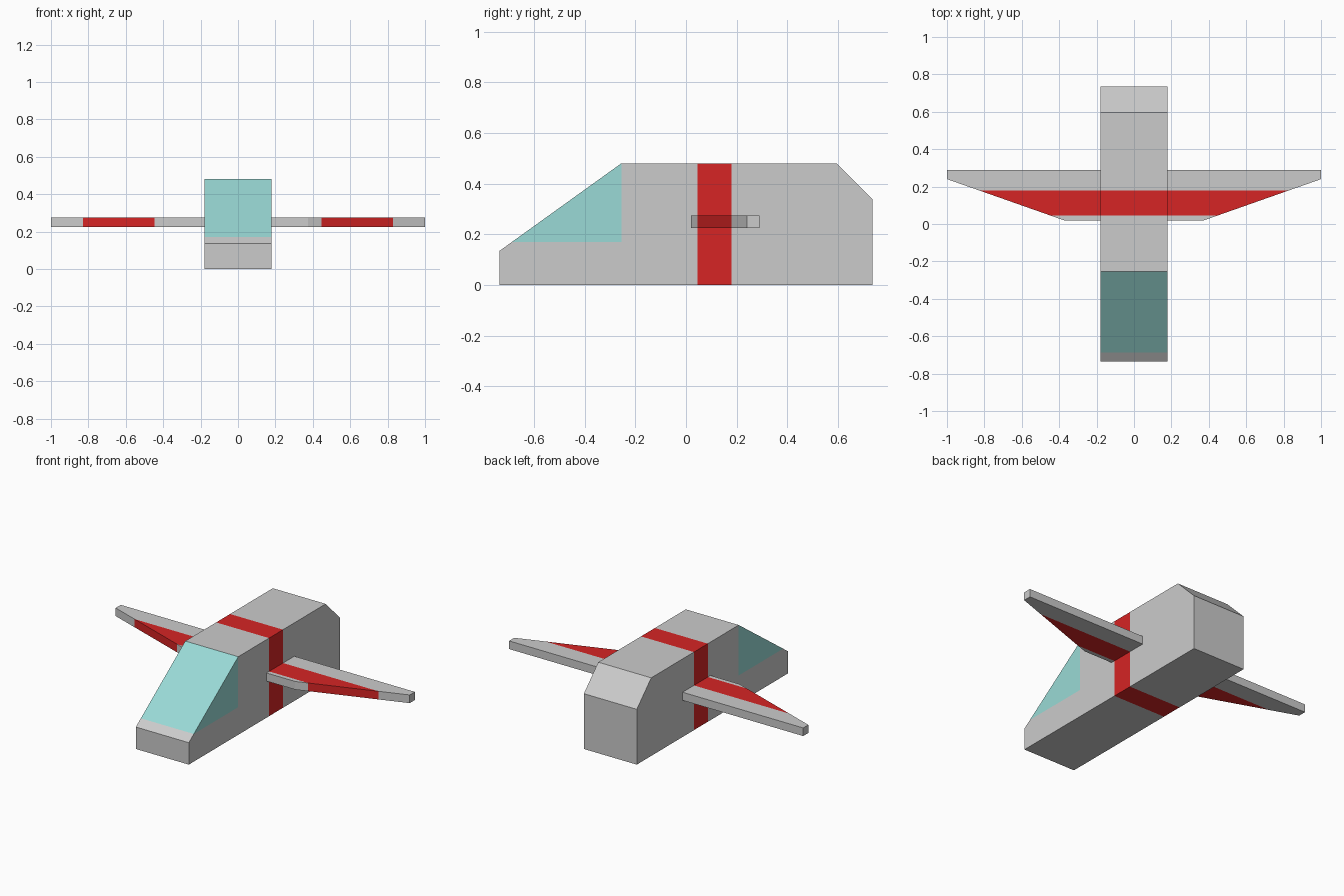
import bpy
import bmesh
from mathutils import Vector

cube = bpy.data.objects.get("Cube")
if cube:
    bpy.data.objects.remove(cube, do_unlink=True)


def material(name, rgb):
    mat = bpy.data.materials.new(name)
    mat.use_nodes = True
    mat.diffuse_color = (*rgb, 1)
    bsdf = mat.node_tree.nodes["Principled BSDF"]
    bsdf.inputs["Base Color"].default_value = (*rgb, 1)
    return mat


MATERIALS = [
    material("light_grey", (0.60, 0.60, 0.60)),
    material("stripe_red", (0.67, 0.018, 0.018)),
    material("window_teal", (0.32, 0.70, 0.67)),
]
GREY, RED, TEAL = range(len(MATERIALS))

STRIPE_FRONT, STRIPE_BACK = 0.045, 0.18
WINDOW_BACK, WINDOW_BASE = -0.255, 0.17
HALF_WIDTH = 0.18


def prism(points, offset):
    """Extrude a flat outline by an offset vector."""
    bm = bmesh.new()
    face = bm.faces.new([bm.verts.new(p) for p in points])
    new = bmesh.ops.extrude_face_region(bm, geom=[face])["geom"]
    verts = [v for v in new if isinstance(v, bmesh.types.BMVert)]
    bmesh.ops.translate(bm, verts=verts, vec=Vector(offset))
    bmesh.ops.recalc_face_normals(bm, faces=bm.faces)
    return bm


def cut(bm, point, normal, faces=None):
    """Split the chosen faces along a plane."""
    faces = list(faces or bm.faces)
    edges = {e for f in faces for e in f.edges}
    verts = {v for f in faces for v in f.verts}
    bmesh.ops.bisect_plane(bm, geom=faces + list(edges) + list(verts),
                           dist=0.0001, plane_co=point, plane_no=normal)


def paint_stripe(bm):
    """Cut a red band across the part."""
    for y in (STRIPE_FRONT, STRIPE_BACK):
        cut(bm, (0, y, 0), (0, 1, 0))
    for f in bm.faces:
        if STRIPE_FRONT < f.calc_center_median().y < STRIPE_BACK:
            f.material_index = RED


def finish(bm, name):
    mesh = bpy.data.meshes.new(name)
    bm.to_mesh(mesh)
    bm.free()
    for mat in MATERIALS:
        mesh.materials.append(mat)
    obj = bpy.data.objects.new(name, mesh)
    bpy.context.collection.objects.link(obj)


# Fuselage: side profile extruded across the width
profile = [(-0.735, 0), (0.735, 0), (0.735, 0.34),
           (0.595, 0.48), (WINDOW_BACK, 0.48), (-0.735, 0.135)]
body = prism([(-HALF_WIDTH, y, z) for y, z in profile], (2 * HALF_WIDTH, 0, 0))
paint_stripe(body)

# Wraparound cockpit window cut into the nose
cut(body, (0, WINDOW_BACK, 0), (0, 1, 0))
nose = [f for f in body.faces if f.calc_center_median().y < WINDOW_BACK]
cut(body, (0, 0, WINDOW_BASE), (0, 0, 1), nose)
for f in body.faces:
    c = f.calc_center_median()
    if c.y < WINDOW_BACK and c.z > WINDOW_BASE:
        f.material_index = TEAL
finish(body, "fuselage")

# Tapered wings, one per side
outline = [(HALF_WIDTH, 0.02), (0.375, 0.02), (1, 0.24), (1, 0.29), (HALF_WIDTH, 0.29)]
for name, side in (("left_wing", 1), ("right_wing", -1)):
    wing = prism([(side * x, y, 0.225) for x, y in outline], (0, 0, 0.05))
    paint_stripe(wing)
    finish(wing, name)
